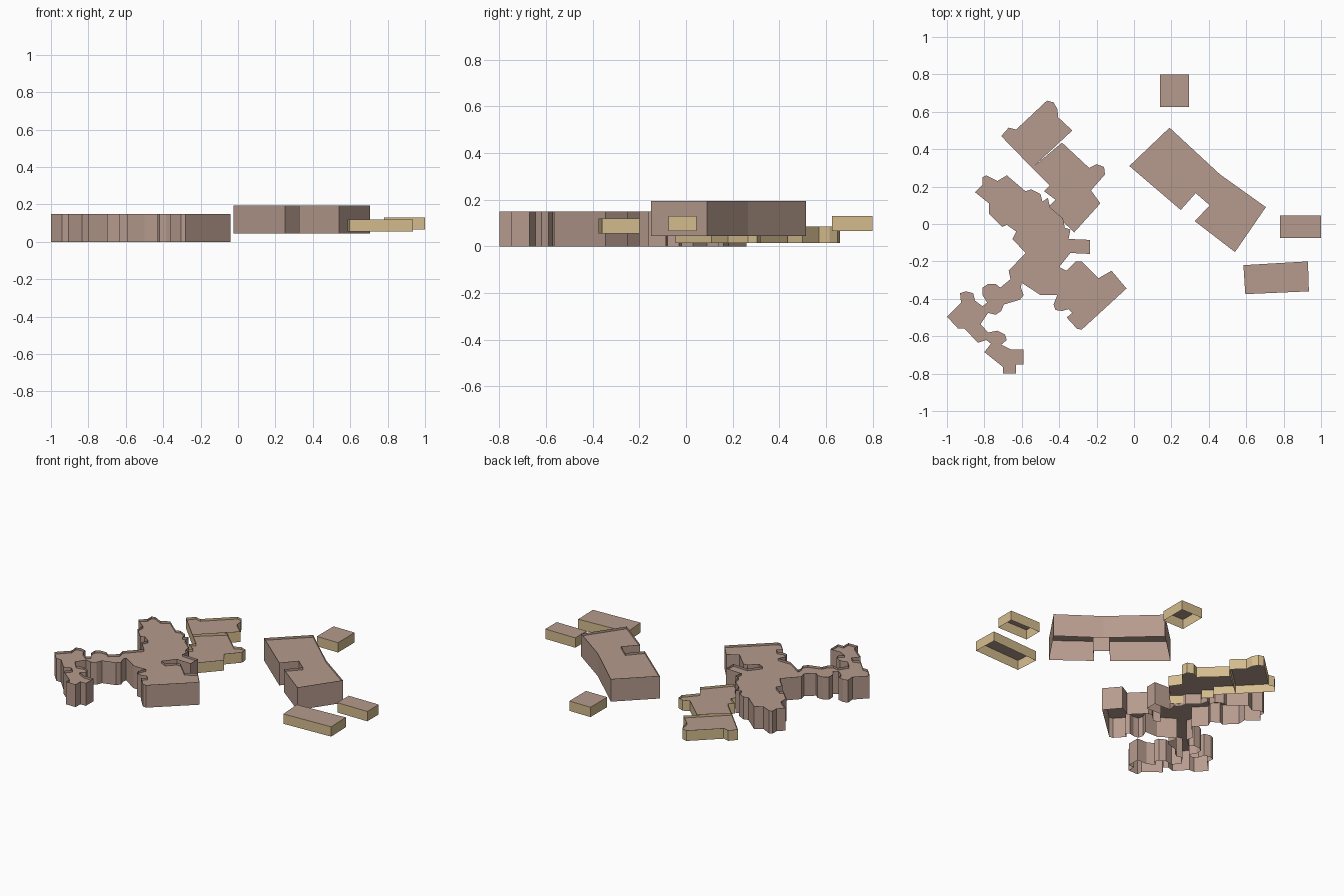
import bpy
import bmesh

if "Cube" in bpy.data.objects:
    bpy.data.objects.remove(bpy.data.objects["Cube"])


def material(name, rgb):
    m = bpy.data.materials.new(name)
    m.diffuse_color = (*rgb, 1)
    m.use_nodes = True
    m.node_tree.nodes["Principled BSDF"].inputs["Base Color"].default_value = m.diffuse_color
    return m


BROWN = material("clay brown", (0.468, 0.328, 0.270))
TAN = material("sand tan", (0.658, 0.503, 0.270))


def building(name, outline, z0, z1, wall, lip=0.0, seam=False):
    """Bottomless shell: walls along the outline (in hundredths) and a roof
    sunk by lip. With seam, the closing edge is left without a wall."""
    pts = [(x / 100, y / 100) for x, y in outline]
    n = len(pts)
    area = sum(pts[i][0] * pts[(i + 1) % n][1] - pts[(i + 1) % n][0] * pts[i][1]
               for i in range(n))
    bm = bmesh.new()
    low = [bm.verts.new((x, y, z0)) for x, y in pts]
    top = [bm.verts.new((x, y, z1)) for x, y in pts]
    roof = [bm.verts.new((x, y, z1 - lip)) for x, y in pts] if lip else top

    def face(verts, slot):
        f = bm.faces.new(verts if area > 0 else verts[::-1])
        f.material_index = slot

    for i in range(n - 1 if seam else n):
        j = (i + 1) % n
        face([low[i], low[j], top[j], top[i]], 0)
    face(roof, 1)
    me = bpy.data.meshes.new(name)
    bm.to_mesh(me)
    bm.free()
    me.materials.append(wall)
    me.materials.append(BROWN)
    ob = bpy.data.objects.new(name, me)
    bpy.context.collection.objects.link(ob)
    return ob


LIP = 0.015

# Large western building: main hall with its north and east wings
building("main_hall", [
    (-67, -25), (-58, -15.5), (-65, -8), (-63, -4), (-68, -0.5), (-70.5, -1.5),
    (-77.5, 5.5), (-77.5, 11), (-85, 17), (-81, 21), (-81, 25), (-79, 26),
    (-73, 23), (-68, 26), (-58, 17.5), (-55, 18.5), (-50, 16), (-49, 12),
    (-46, 14), (-45, 9), (-38, 3), (-37, -2), (-34, -3), (-35, -8),
    (-23.5, -8.5), (-23.5, -16), (-34, -15.5), (-40, -23), (-36, -25),
    (-31, -20), (-28, -20), (-19, -29), (-12, -25), (-4, -34.5), (-28, -56.5),
    (-30.5, -56), (-36, -50), (-33, -47.5), (-35, -45.5), (-38.5, -46.5),
    (-42, -46), (-43, -43), (-41, -38), (-50, -38), (-60, -31.5),
], 0, 0.15, BROWN, LIP, seam=True)

# Its south-western wing, open to the hall along the seam
building("southwest_wing", [
    (-60, -31.5), (-60.5, -34), (-59, -38), (-61, -40.5), (-69.5, -43),
    (-71, -46.5), (-74, -48.5), (-78, -47.5), (-82, -53.5), (-78, -58),
    (-73, -57), (-69, -59), (-68, -62), (-71, -64.5), (-66, -67), (-59, -67),
    (-59, -75), (-63, -75), (-63, -80), (-70, -80), (-70, -76.5), (-80, -68.5),
    (-76.5, -64), (-79, -62), (-83.5, -63.5), (-90.5, -56), (-94, -56),
    (-100, -49.5), (-92.5, -42), (-93, -37), (-90, -36), (-86, -37),
    (-85, -41), (-81, -44), (-78.5, -42), (-81, -38), (-81, -34), (-78, -32),
    (-74, -32), (-71.5, -34), (-66, -29.5), (-67, -25),
], 0, 0.15, BROWN, LIP, seam=True)

# Lower tan buildings to the north-west
building("north_annex", [
    (-71, 47), (-67, 51.5), (-63, 50.5), (-46.5, 66), (-43, 65), (-41, 61.5),
    (-40.5, 57), (-33, 50), (-54.5, 30),
], 0.015, 0.085, TAN, LIP)
building("middle_annex", [
    (-54.5, 30), (-38.5, 43.5), (-24, 30), (-20, 32), (-16, 30.5), (-15.5, 26.5),
    (-23, 18), (-18, 11), (-32, -4.5), (-46, 9), (-42, 13), (-48, 17.5), (-45, 20.5),
], 0.015, 0.085, TAN, LIP)

# Tall notched eastern building
building("east_block", [
    (-2.5, 31), (19, 51.5), (46, 26.5), (70.5, 9), (54, -15), (32.5, 1.5),
    (40.5, 10), (33, 16.5), (25, 7.5),
], 0.045, 0.195, BROWN, LIP)

# Small tan sheds around it
building("north_shed", [(14, 62.5), (29.5, 62.5), (29.5, 80), (14, 80)],
         0.065, 0.13, TAN)
building("east_shed", [(78, -7.5), (100, -7.5), (100, 4.5), (78, 4.5)],
         0.065, 0.13, TAN)
building("south_shed", [(58.5, -22), (93, -20), (93.5, -36), (59.5, -37.5)],
         0.055, 0.12, TAN)
